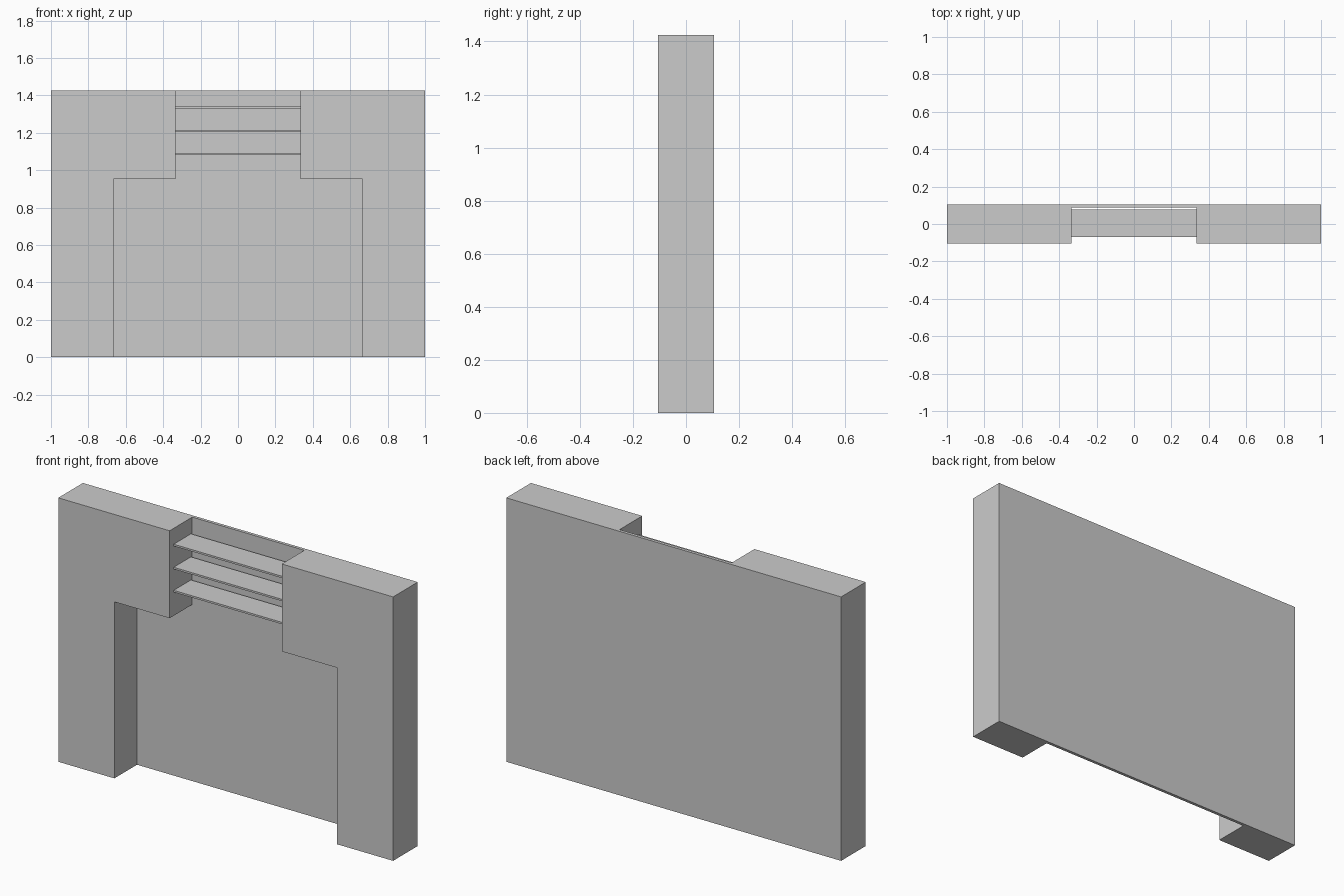
import bpy, bmesh

if "Cube" in bpy.data.objects:
    bpy.data.objects.remove(bpy.data.objects["Cube"])

H, D = 1.425, 0.105          # total height, half depth
BACK = 0.088                 # front face of the thin back panel


def prism(name, profile, y0, y1):
    """Extrude an x-z outline from y0 to y1."""
    bm = bmesh.new()
    face = bm.faces.new([bm.verts.new((x, y0, z)) for x, z in profile])
    ext = bmesh.ops.extrude_face_region(bm, geom=[face])
    verts = [g for g in ext["geom"] if isinstance(g, bmesh.types.BMVert)]
    bmesh.ops.translate(bm, vec=(0, y1 - y0, 0), verts=verts)
    bmesh.ops.recalc_face_normals(bm, faces=bm.faces)
    mesh = bpy.data.meshes.new(name)
    bm.to_mesh(mesh)
    bm.free()
    obj = bpy.data.objects.new(name, mesh)
    bpy.context.collection.objects.link(obj)
    return obj


def rect(w, z0, z1):
    return [(-w, z0), (w, z0), (w, z1), (-w, z1)]


# Surround: solid block with a stepped recess cut from the front
surround = prism("surround", rect(1.0, 0, H), -D, D)
half = [(0.665, -0.1), (0.665, 0.953), (0.335, 0.953), (0.335, H + 0.1)]
cutter = prism("recess_cutter", half + [(-x, z) for x, z in reversed(half)],
               -D - 0.1, BACK)
cutter.hide_render = True
cutter.hide_viewport = True
cut = surround.modifiers.new("recess", "BOOLEAN")
cut.operation = "DIFFERENCE"
cut.solver = "EXACT"
cut.object = cutter

# Shelves: three thin boards across the upper slot, clear of the back panel
for i in range(3):
    z = 1.08 + 0.1245 * i
    prism(f"shelf_{i + 1}", rect(0.335, z, z + 0.01), -0.07, 0.077)
